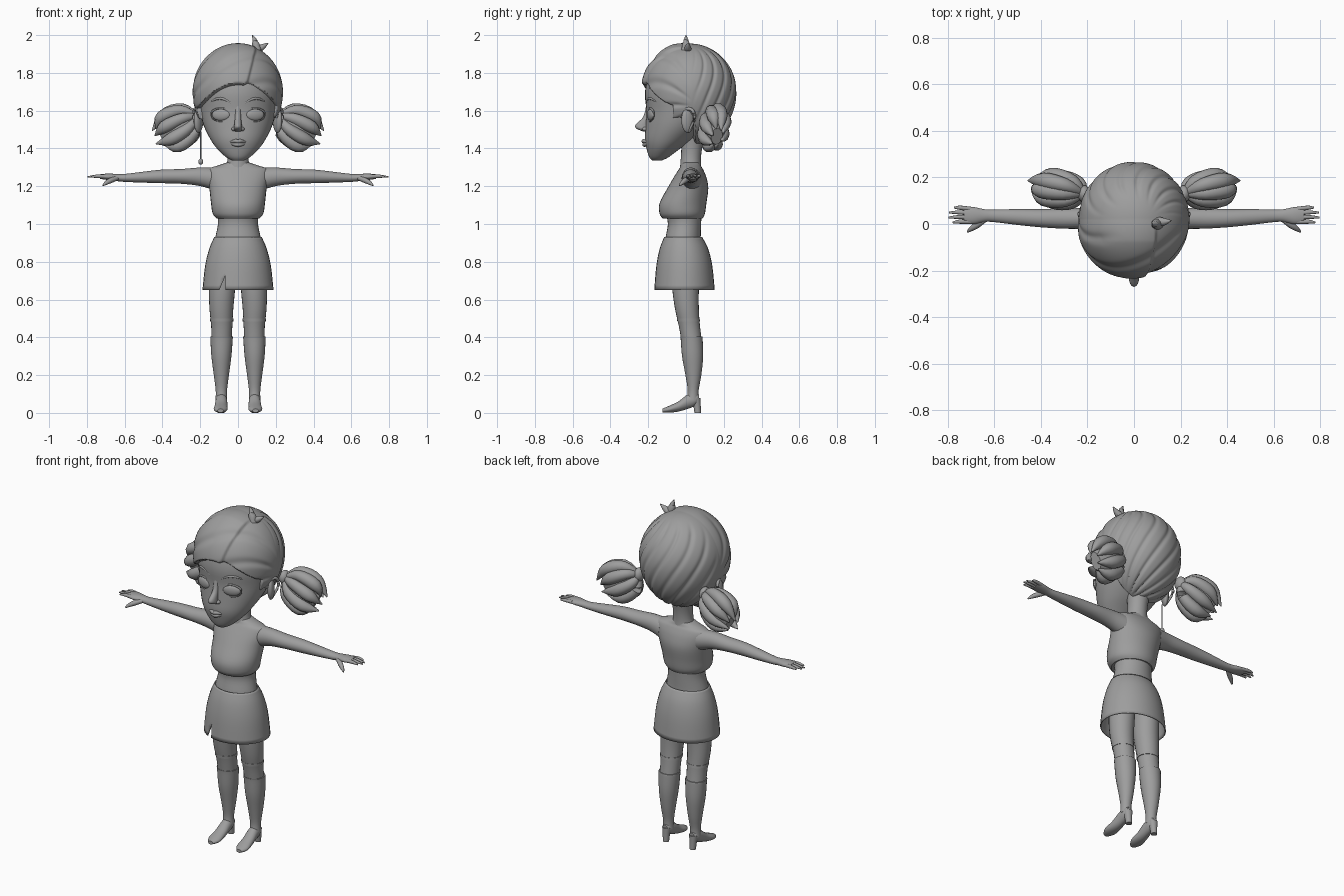
import bpy, bmesh
from math import sin, cos, pi, atan2, radians
from mathutils import Vector, Matrix

old = bpy.data.objects.get("Cube")
if old:
    bpy.data.objects.remove(old)

GREY = (0.34, 0.34, 0.34, 1)
clay = bpy.data.materials.new("mid grey")
clay.use_nodes = True
clay.diffuse_color = GREY
clay.node_tree.nodes["Principled BSDF"].inputs["Base Color"].default_value = GREY
Z = Vector((0, 0, 1))


def finish(name, bm, mirror=False, angle=40):
    """Turn a bmesh into a smooth shaded object, mirrored left to right if asked."""
    bmesh.ops.recalc_face_normals(bm, faces=bm.faces)
    mesh = bpy.data.meshes.new(name)
    bm.to_mesh(mesh)
    bm.free()
    mesh.materials.append(clay)
    ob = bpy.data.objects.new(name, mesh)
    bpy.context.collection.objects.link(ob)
    bpy.ops.object.select_all(action="DESELECT")
    ob.select_set(True)
    bpy.context.view_layer.objects.active = ob
    bpy.ops.object.shade_smooth_by_angle(angle=radians(angle))
    if mirror:
        ob.modifiers.new("Mirror", "MIRROR").use_mirror_merge = False
    return ob


def spline(rows, steps):
    """Smooth in-between rows through the given rows."""
    out = []
    for i in range(len(rows) - 1):
        a, b, c, d = (rows[max(0, min(len(rows) - 1, i + k))] for k in (-1, 0, 1, 2))
        for s in range(steps):
            t = s / steps
            out.append([q + t / 2 * (r - p + t * (2 * p - 5 * q + 4 * r - u + t * (3 * (q - r) + u - p)))
                        for p, q, r, u in zip(a, b, c, d)])
    return out + [list(rows[-1])]


def loft(name, rows, axis=None, n=24, steps=4, caps=True, mirror=False):
    """Skin oval rings (x, y, z, half width, half depth); axis None follows the path."""
    rows = spline(rows, steps)
    centres = [Vector(r[:3]) for r in rows]
    bm = bmesh.new()
    rings = []
    for i, r in enumerate(rows):
        t = Vector(axis) if axis else centres[min(i + 1, len(rows) - 1)] - centres[max(i - 1, 0)]
        t.normalize()
        if abs(t.z) > 0.95:
            u, v = Vector((1, 0, 0)), Vector((0, 1, 0))
        else:
            v = (Z - t * t.z).normalized()
            u = v.cross(t)
        rings.append([bm.verts.new(centres[i] + u * r[3] * cos(2 * pi * k / n) + v * r[4] * sin(2 * pi * k / n))
                      for k in range(n)])
    for a, b in zip(rings, rings[1:]):
        for k in range(n):
            bm.faces.new((a[k], a[k - 1], b[k - 1], b[k]))
    if caps:
        bm.faces.new(rings[0])
        bm.faces.new(rings[-1])
    return finish(name, bm, mirror)


def tube(name, pts, radii, **kw):
    return loft(name, [(*p, r, r) for p, r in zip(pts, radii)], n=10, **kw)


def ball(name, loc, size, turn=0, mirror=False):
    bm = bmesh.new()
    m = Matrix.Translation(loc) @ Matrix.Rotation(turn, 4, "Z") @ Matrix.Diagonal((*size, 1))
    bmesh.ops.create_uvsphere(bm, u_segments=24, v_segments=14, radius=1, matrix=m)
    return finish(name, bm, mirror)


def ramp(distance, width=.02):
    return max(0, min(1, distance / width))


# Head: height, half width, front, back
HEAD = [(1.335, .03, -.178, -.13), (1.355, .065, -.195, -.09), (1.4, .112, -.209, -.03), (1.45, .147, -.218, .04),
        (1.52, .181, -.214, .12), (1.6, .202, -.21, .18), (1.7, .21, -.217, .2), (1.8, .19, -.19, .2),
        (1.88, .13, -.12, .14)]
loft("head", [(0, (f + b) / 2, z, w, (b - f) / 2) for z, w, f, b in HEAD], axis=Z, n=40)

# Face
loft("nose", [(0, -.197, 1.64, .016, .012), (0, -.205, 1.57, .016, .02), (0, -.23, 1.525, .02, .037),
              (0, -.228, 1.505, .022, .034), (0, -.215, 1.49, .014, .012)], axis=Z)
ball("nostril", (.022, -.216, 1.503), (.012, .016, .011), mirror=True)
ball("eye", (.09, -.187, 1.578), (.05, .015, .031), .3, mirror=True)
for name, low, high, r in (("upper_eyelid", 0, pi, .005), ("lower_eyelid", pi, 2 * pi, .003)):
    arc = [low + (high - low) * k / 6 for k in range(7)]
    tube(name, [(.09 + .054 * cos(a), -.191 + .014 * cos(a) + .008 * cos(a) ** 2, 1.578 + .035 * sin(a)) for a in arc],
         [.002, r, r, r, r, r, .002], mirror=True)
tube("eyebrow", [(.035, -.207, 1.64), (.08, -.198, 1.663), (.12, -.176, 1.66), (.155, -.141, 1.635)],
     [.004, .007, .006, .002], mirror=True)
tube("upper_lip", [(-.055, -.196, 1.43), (-.015, -.222, 1.439), (0, -.225, 1.437), (.015, -.222, 1.439), (.055, -.196, 1.43)],
     [.002, .01, .01, .01, .002])
tube("lower_lip", [(-.048, -.198, 1.427), (0, -.219, 1.42), (.048, -.198, 1.427)], [.002, .012, .002])
ball("ear", (.209, .01, 1.55), (.02, .038, .068), .5, mirror=True)
tube("ear_rim", [(.203, -.02, 1.56), (.214, -.01, 1.605), (.23, .03, 1.605), (.234, .045, 1.56), (.212, .015, 1.49)],
     [.006, .009, .009, .008, .006], mirror=True)
tube("earring_chain", [(-.197, .0, 1.49), (-.197, .0, 1.34)], [.003, .003])
ball("earring_bead", (-.197, 0, 1.33), (.013, .013, .016))

# Hair cap: sphere with combed grooves, sunk below the skin where the face shows
bm = bmesh.new()
bmesh.ops.create_uvsphere(bm, u_segments=224, v_segments=128, radius=1, matrix=Matrix.Rotation(pi / 2, 4, "Y"))
mid = Vector((0, .02, 1.7))
for v in bm.verts:
    d = v.co.copy()
    p = mid + Vector((d.x * .238, d.y * .247, d.z * (.255 if d.z > 0 else .285)))
    if p.y > .03:
        comb = 8 * atan2(p.x - .06, p.y - .02) + 5 * d.z
    else:
        comb = 6 * atan2(p.z - 1.62, p.y - .08) + 9 * p.x
    grow = 1 - .03 * abs(sin(comb)) ** 8 * ramp(abs(p.y - .03), .08) * ramp(1.94 - p.z, .05)
    part = .1 - .25 * max(0, 1.93 - p.z)
    grow += .05 * ramp(.02 - p.y, .09) * ramp(part - p.x, .012)
    hairline = 1.76 - 3 * p.x ** 2 - .015 * ramp(part - p.x)
    face = max(min(ramp(-.07 - p.y), ramp(hairline - p.z)), min(ramp(.05 - p.y), ramp(1.56 - p.z)))
    v.co = mid + (p - mid) * (grow + (.78 - grow) * face)
finish("hair_cap", bm, angle=50)

# Tuft on the parting
tube("tuft_tall", [(.1, .0, 1.92), (.092, 0, 1.96), (.077, 0, 2.0)], [.026, .018, .002])
tube("tuft_short", [(.1, .01, 1.92), (.13, .01, 1.938), (.16, .015, 1.958)], [.022, .016, .002])

# Pigtails: overlapping locks around a core
root, out = Vector((.215, .13, 1.57)), Vector((.2, .035, -.11))
side = Vector((-.1, .2, 0)).normalized()
rise = side.cross(out).normalized()
ball("hair_tie", root, (.028, .036, .04), mirror=True)
loft("pigtail_core", [(*(root + out * t), w, h) for t, w, h in
                      ((0, .02, .025), (.3, .055, .075), (.65, .06, .085), (.95, .03, .05))], mirror=True)
for i in range(8):
    a = 2 * pi * (i + .3) / 8
    ring = side * cos(a) * .05 + rise * sin(a) * .088
    reach = 1.1 - .07 * (i % 3)
    pts = [root, root + out * .25 + ring * .9, root + out * .7 + ring * 1.1, root + out * reach + ring * .6]
    tube("pigtail_lock", pts, [.012, .03, .034, .003], mirror=True)

# Neck, top and waist
loft("neck", [(0, .025, 1.27, .075, .06), (0, .025, 1.33, .057, .054), (0, .03, 1.4, .055, .055),
              (0, .04, 1.5, .07, .07)], axis=Z)
loft("fitted_top", [(0, -.018, 1.03, .114, .106), (0, -.02, 1.055, .134, .12), (0, -.016, 1.11, .143, .124),
                    (0, .01, 1.19, .152, .108), (0, .022, 1.25, .165, .085), (0, .026, 1.29, .16, .064),
                    (0, .026, 1.307, .115, .054), (0, .026, 1.325, .06, .05)], axis=Z, n=32)
loft("waist", [(0, -.015, .9, .125, .095), (0, -.015, .93, .12, .093), (0, -.008, 1.0, .106, .088),
               (0, -.012, 1.06, .11, .095)], axis=Z, n=32)

# Skirt: thin open shell with a notch in the hem
skirt = loft("skirt", [(0, -.015, .93, .126, .101), (0, -.011, .87, .152, .128), (0, -.009, .78, .174, .148),
                       (0, -.008, .652, .188, .16)], axis=Z, n=32, caps=False)
shell = skirt.modifiers.new("Thickness", "SOLIDIFY")
shell.thickness, shell.offset = .006, -1
bm = bmesh.new()
front, back = ([bm.verts.new((x, y, z)) for x, z in ((-.103, .64), (-.066, .64), (-.066, .728))] for y in (-.3, -.05))
bm.faces.new(front)
bm.faces.new(back)
for k in range(3):
    bm.faces.new((front[k], front[k - 1], back[k - 1], back[k]))
cutter = finish("hem_cutter", bm)
cutter.hide_render = True
cutter.hide_set(True)
notch = skirt.modifiers.new("Notch", "BOOLEAN")
notch.operation, notch.object = "DIFFERENCE", cutter

# Arms and hands
loft("arm", [(.12, .03, 1.237, .054, .06), (.2, .025, 1.25, .046, .049), (.3, .024, 1.252, .044, .039),
             (.4, .025, 1.252, .039, .036), (.5, .03, 1.248, .034, .029), (.6, .035, 1.244, .027, .021),
             (.64, .036, 1.246, .027, .019), (.69, .036, 1.25, .037, .017), (.73, .037, 1.251, .033, .012)],
     axis=(1, 0, 0), mirror=True)
for k, tip in enumerate((.778, .796, .794, .772)):
    y = .01 + .018 * k
    tube("finger", [(.7, y, 1.251), (.748, y + .002 * k, 1.253), (tip, y + .003 * k - .003, 1.249)],
         [.01, .009, .004], mirror=True)
tube("thumb", [(.64, .02, 1.243), (.675, -.005, 1.23), (.7, -.022, 1.216), (.715, -.034, 1.204)],
     [.012, .014, .01, .004], mirror=True)

# Legs and heeled boots
loft("leg", [(.082, 0, .76, .07, .075), (.085, -.002, .65, .069, .07), (.088, .005, .55, .063, .063),
             (.086, .018, .46, .056, .056), (.087, .03, .38, .054, .054)], axis=Z, mirror=True)
loft("knee_band", [(.086, .012, .5, .062, .06), (.086, .014, .485, .061, .06)], axis=Z, mirror=True)
loft("boot_shaft", [(.087, .028, .405, .06, .058), (.087, .03, .39, .059, .058), (.088, .035, .3, .053, .056),
                    (.088, .039, .2, .04, .042), (.088, .038, .12, .03, .029), (.088, .036, .07, .031, .032)],
     axis=Z, mirror=True)
loft("boot_foot", [(.088, .07, .078, .016, .018), (.088, .05, .072, .028, .034), (.088, .01, .06, .031, .038),
                   (.09, -.04, .034, .034, .027), (.092, -.09, .019, .036, .018), (.093, -.125, .012, .016, .01)],
     axis=(0, -1, 0), mirror=True)
loft("boot_heel", [(.088, .062, 0, .017, .017), (.088, .058, .04, .02, .02), (.088, .052, .08, .026, .026)],
     axis=Z, mirror=True)
